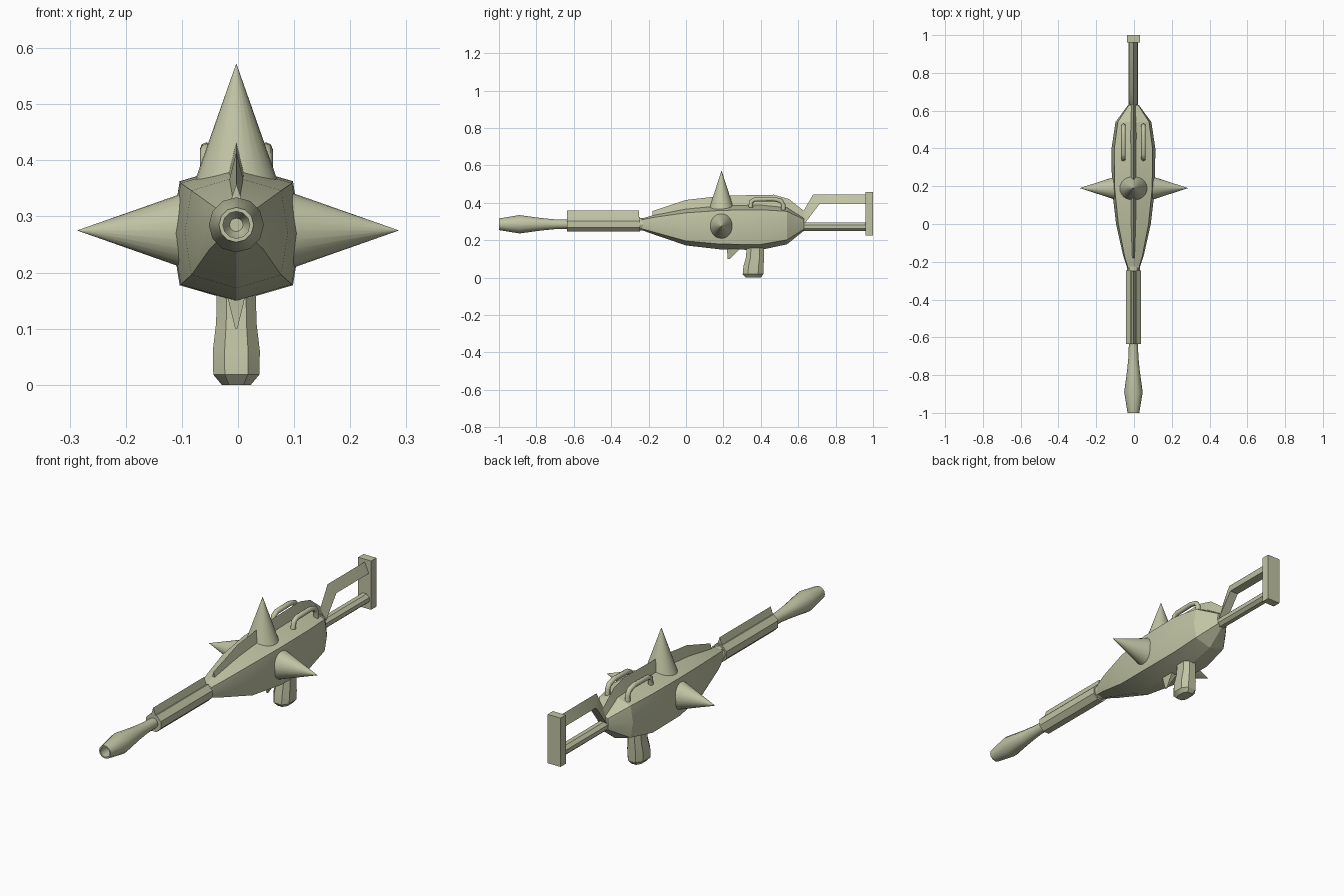
import bpy, bmesh, math
from mathutils import Vector

cube = bpy.data.objects.get("Cube")
if cube:
    bpy.data.objects.remove(cube, do_unlink=True)

CX = -0.003      # shared centre line of the body
AXIS = 0.285     # height of the barrel axis

mat = bpy.data.materials.new("sage_green")
mat.use_nodes = True
COLOUR = (0.53, 0.55, 0.37, 1)
mat.diffuse_color = COLOUR
mat.node_tree.nodes["Principled BSDF"].inputs["Base Color"].default_value = COLOUR


def loft(name, rings, angle=30, closed=False):
    """Skin a list of equal-sized point rings, capping the ends unless closed."""
    bm = bmesh.new()
    rows = [[bm.verts.new(p) for p in ring] for ring in rings]
    n = len(rows[0])
    pairs = list(zip(rows, rows[1:]))
    if closed:
        pairs.append((rows[-1], rows[0]))
    for a, b in pairs:
        for i in range(n):
            j = (i + 1) % n
            bm.faces.new((a[i], a[j], b[j], b[i]))
    if not closed:
        bm.faces.new(rows[0])
        bm.faces.new(rows[-1])
    bmesh.ops.recalc_face_normals(bm, faces=bm.faces)
    mesh = bpy.data.meshes.new(name)
    bm.to_mesh(mesh)
    bm.free()
    mesh.materials.append(mat)
    obj = bpy.data.objects.new(name, mesh)
    bpy.context.collection.objects.link(obj)
    bpy.ops.object.select_all(action='DESELECT')
    obj.select_set(True)
    bpy.context.view_layer.objects.active = obj
    bpy.ops.object.shade_smooth_by_angle(angle=math.radians(angle))
    return obj


def circle(y, r, z=AXIS, n=8, turn=0.0, rz=None):
    """Ring around the long axis."""
    rz = rz or r
    return [(CX + r * math.cos(a), y, z + rz * math.sin(a))
            for a in (math.tau * (i + turn) / n for i in range(n))]


def wedge(name, stations, hw=0.018):
    """Sharp-topped fin through (top, bottom) pairs of y, z points."""
    loft(name, [[(CX, *top), (CX - hw, *bot), (CX + hw, *bot)]
                for top, bot in stations])


def box(name, x, y, z):
    loft(name, [[(CX + sx, yy, zz) for sx, zz in
                 ((-x, z[0]), (x, z[0]), (x, z[1]), (-x, z[1]))] for yy in y])


# Flared muzzle with a hollow bore
muzzle = [(-0.62, 0.024), (-0.70, 0.026), (-0.78, 0.034), (-0.89, 0.049),
          (-1.0, 0.031), (-1.0, 0.024), (-0.89, 0.03), (-0.85, 0.012)]
loft("muzzle", [circle(y, r, n=12) for y, r in muzzle], 35)

# Octagonal barrel guard with an end collar and a sight rail
loft("barrel_guard", [circle(y, 0.043, turn=0.5) for y in (-0.635, -0.245)])
loft("barrel_collar", [circle(y, 0.034, n=12) for y in (-0.26, -0.22)])
wedge("sight_rail", [((y, 0.358), (y, 0.31)) for y in (-0.635, -0.25)], 0.016)

# Faceted body: y, half width, bottom, top
SECTIONS = [(-0.24, 0.03, 0.255, 0.315), (-0.17, 0.054, 0.23, 0.335),
            (0.0, 0.092, 0.172, 0.37), (0.19, 0.114, 0.15, 0.388),
            (0.40, 0.116, 0.148, 0.392), (0.54, 0.095, 0.178, 0.378),
            (0.63, 0.028, 0.25, 0.32)]
rings = []
for y, w, lo, hi in SECTIONS:
    c, h = (lo + hi) / 2, (hi - lo) / 2
    d, e = w * 0.87, h * 0.76
    rings.append([(CX + x, y, c + z) for x, z in
                  ((w, 0), (d, e), (0, h), (-d, e), (-w, 0), (-d, -e), (0, -h), (d, -e))])
loft("body", rings, 20)

# Crest fin along the top of the body
crest = [(-0.18, 0.355), (0.0, 0.415), (0.2, 0.438), (0.47, 0.443),
         (0.55, 0.42), (0.632, 0.355)]
wedge("crest_fin", [((y, z), (y, z - 0.08)) for y, z in crest], 0.02)


# Large conical spikes on the top and both sides
def spike(name, tip, direction, length=0.215, r=0.076, n=24):
    tip, d = Vector(tip), Vector(direction)
    u = Vector((0, 1, 0))
    v = d.cross(u)
    loft(name, [[tip - d * length * k + (u * 0.92 * math.cos(a) + v * math.sin(a)) * r * max(k, 0.004)
                 for a in (math.tau * i / n for i in range(n))] for k in (1, 0)])


spike("top_spike", (CX, 0.19, 0.572), (0, 0, 1))
for side, label in ((1, "left"), (-1, "right")):
    spike(label + "_spike", (side * 0.286, 0.19, 0.275), (side, 0, 0))

    # Bent rod catches beside the crest
    path = [(0.345, 0.375), (0.35, 0.408), (0.37, 0.418), (0.47, 0.42),
            (0.508, 0.41), (0.52, 0.39), (0.52, 0.35)]
    pts = [Vector((0, y, z)) for y, z in path]
    rod = []
    for i, p in enumerate(pts):
        t = (pts[min(i + 1, len(pts) - 1)] - pts[max(i - 1, 0)]).normalized()
        up = Vector((0, -t.z, t.y))
        rod.append([p + Vector((CX + side * 0.053, 0, 0)) +
                    0.012 * (Vector((1, 0, 0)) * math.cos(a) + up * math.sin(a))
                    for a in (math.tau * k / 8 for k in range(8))])
    loft(label + "_catch", rod, 50)

# Grip: height, centre y, half depth, half width
GRIP = [(0.0, 0.36, 0.04, 0.026), (0.018, 0.358, 0.055, 0.041),
        (0.06, 0.361, 0.054, 0.042), (0.11, 0.369, 0.048, 0.036),
        (0.2, 0.372, 0.046, 0.034)]
loft("grip", [[(CX + sx * w, yc + sy * h, z) for sx, sy in
               ((1, 0.5), (0.5, 1), (-0.5, 1), (-1, 0.5),
                (-1, -0.5), (-0.5, -1), (0.5, -1), (1, -0.5))]
              for z, yc, h, w in GRIP])

# Trigger blade, pointed at the lower front
loft("trigger", [[(CX + sx * w, y, z) for sx, y in ((1, a), (1, b), (-1, b), (-1, a))]
                 for z, a, b, w in ((0.18, 0.215, 0.31, 0.02),
                                    (0.145, 0.22, 0.28, 0.013),
                                    (0.1, 0.222, 0.235, 0.002))])

# Open stock: wedge-shaped upper strut, faceted lower bar and butt plate
wedge("stock_upper_strut", [((0.625, 0.35), (0.635, 0.29)),
                            ((0.68, 0.445), (0.715, 0.395)),
                            ((0.97, 0.445), (0.97, 0.395))], 0.022)
loft("stock_lower_bar", [circle(y, 0.027, 0.272, turn=0.5, rz=0.025)
                         for y in (0.58, 0.97)])
box("butt_plate", 0.034, (0.96, 1.0), (0.225, 0.458))
